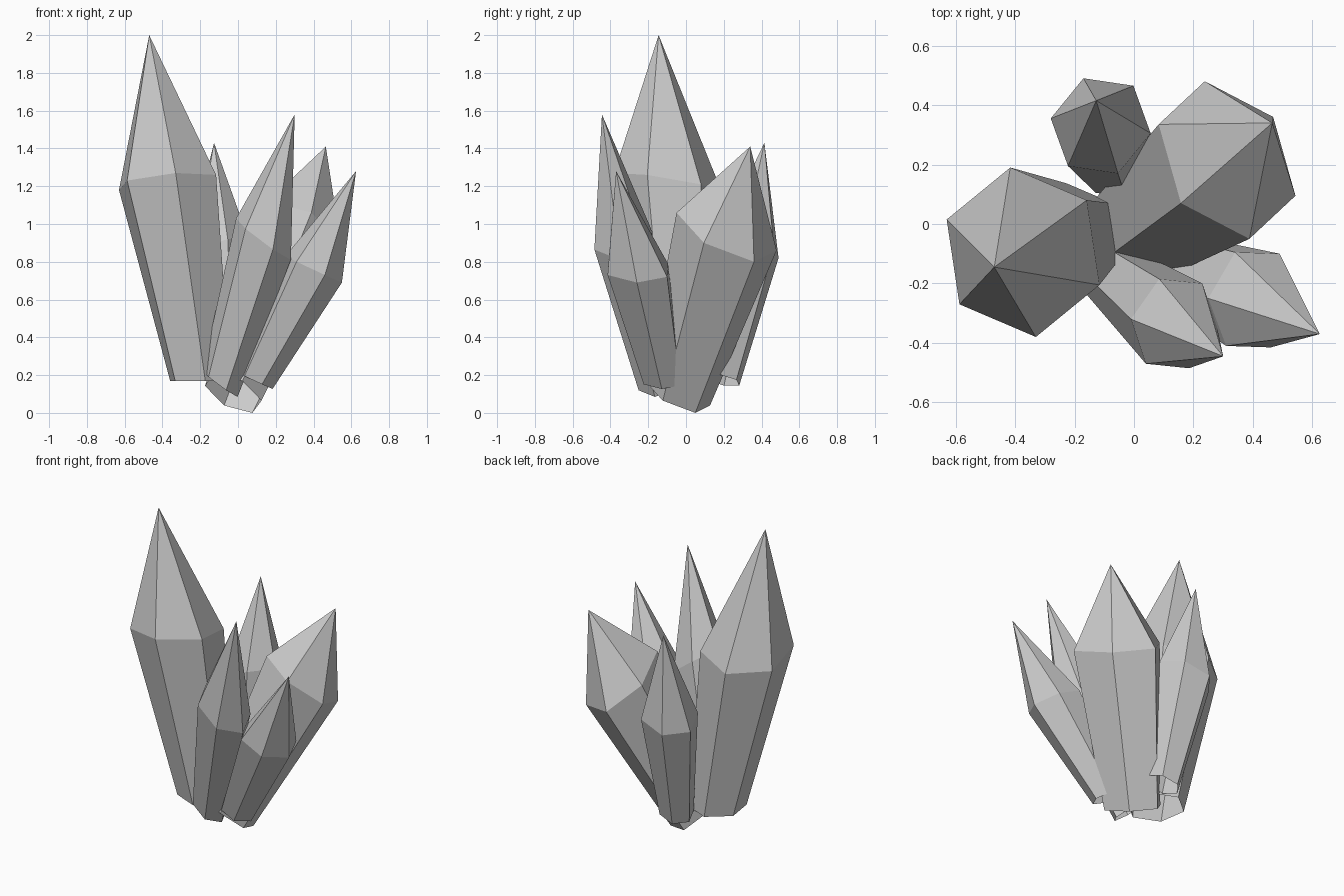
import bpy
import bmesh
from mathutils import Vector

cube = bpy.data.objects.get("Cube")
if cube:
    bpy.data.objects.remove(cube, do_unlink=True)

# One grey stone colour for the whole cluster
stone = bpy.data.materials.new("grey_stone")
stone.use_nodes = True
grey = (0.6, 0.6, 0.6, 1.0)
stone.diffuse_color = grey
stone.node_tree.nodes["Principled BSDF"].inputs["Base Color"].default_value = grey


def crystal(name, tip, shoulder, corner_a, corner_b, foot, taper, foot_tilt=1):
    """Six-sided crystal: an open narrow foot, a wide tilted shoulder and a pointed tip.
    corner_a and corner_b are two neighbouring shoulder corners, as offsets."""
    a, b = Vector(corner_a), Vector(corner_b)
    offsets = [a, b, b - a, -a, -b, a - b]
    flatten = Vector((taper, taper, taper * foot_tilt))
    bm = bmesh.new()
    lower = [bm.verts.new(Vector(foot) + o * flatten) for o in offsets]
    upper = [bm.verts.new(Vector(shoulder) + o) for o in offsets]
    point = bm.verts.new(tip)
    for i in range(len(offsets)):
        j = (i + 1) % len(offsets)
        bm.faces.new((lower[i], lower[j], upper[j], upper[i]))
        bm.faces.new((upper[i], upper[j], point))
    bmesh.ops.recalc_face_normals(bm, faces=bm.faces)
    mesh = bpy.data.meshes.new(name)
    bm.to_mesh(mesh)
    bm.free()
    mesh.materials.append(stone)
    obj = bpy.data.objects.new(name, mesh)
    bpy.context.scene.collection.objects.link(obj)


# Tallest crystal, leaning to the right side, with a level foot
crystal("tall_crystal", tip=(-.47, -.145, 2), shoulder=(-.373, -.095, 1.22),
        corner_a=(-.257, .11, -.04), corner_b=(-.043, .285, -.05),
        foot=(-.2, -.04, .17), taper=.62, foot_tilt=0)

# Broad crystal, leaning to the back left
crystal("broad_crystal", tip=(.465, .34, 1.41), shoulder=(.313, .215, .96),
        corner_a=(.23, -.12, -.06), corner_b=(.155, .145, -.16),
        foot=(-.025, -.045, .104), taper=.65)

# Slim crystal at the front
crystal("front_crystal", tip=(.3, -.445, 1.58), shoulder=(.135, -.335, .92),
        corner_a=(.05, -.15, -.055), corner_b=(.145, -.015, -.11),
        foot=(-.095, -.155, .155), taper=.64)

# Small crystal at the front left
crystal("side_crystal", tip=(.625, -.37, 1.28), shoulder=(.4, -.255, .76),
        corner_a=(.06, -.16, -.03), corner_b=(.15, -.005, -.07),
        foot=(.09, -.125, .17), taper=.62)

# Small upright crystal at the back
crystal("back_crystal", tip=(-.127, .415, 1.43), shoulder=(-.112, .33, .87),
        corner_a=(-.058, .16, -.05), corner_b=(-.168, .025, -.05),
        foot=(-.063, .186, .175), taper=.6)
